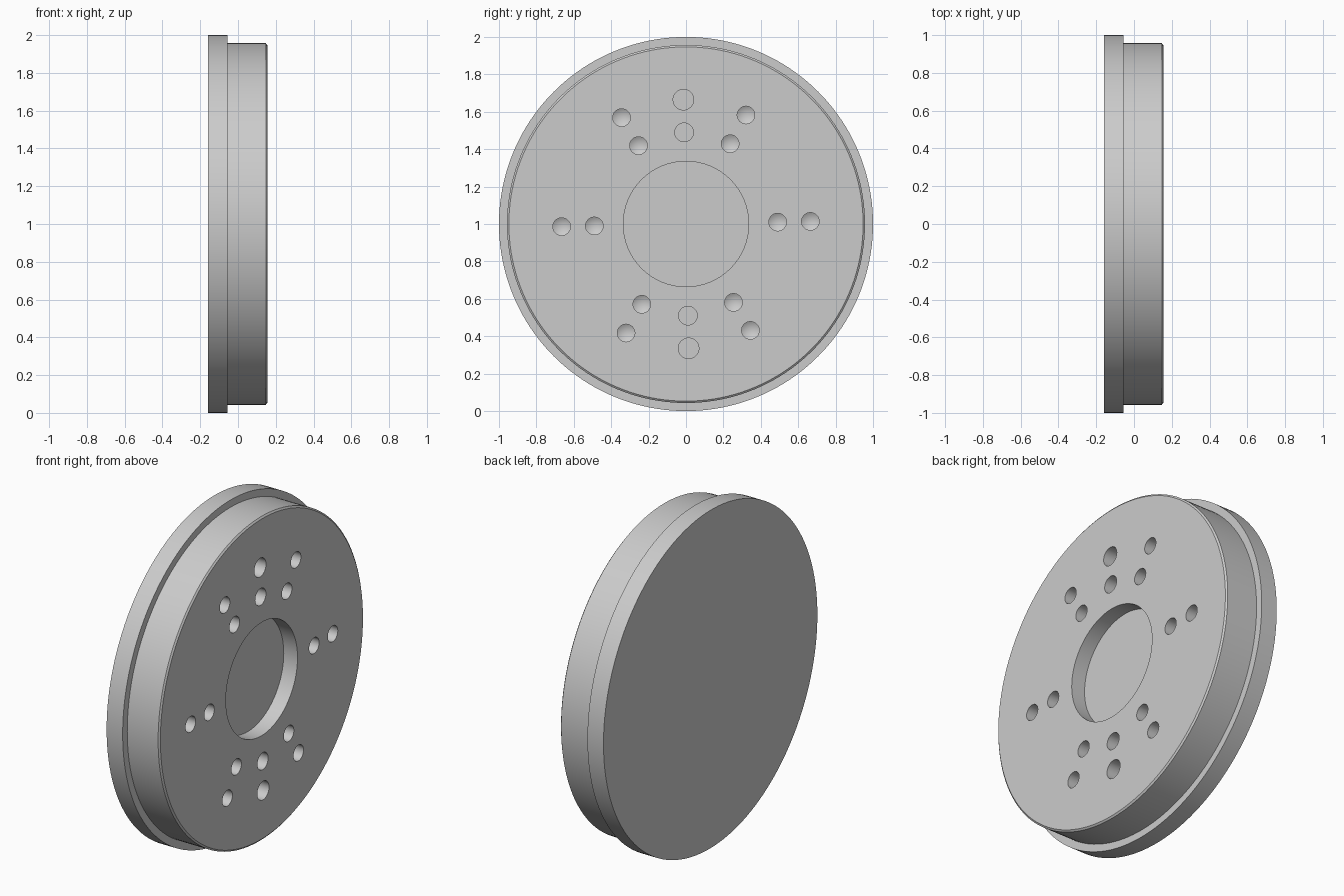
import bpy, bmesh
from math import cos, sin, tau, radians
from mathutils import Vector, Matrix

cube = bpy.data.objects.get("Cube")
if cube:
    bpy.data.objects.remove(cube, do_unlink=True)

FACE_X = 0.155          # drilled face of the hub
TOP_X = FACE_X + 0.05   # cutters start outside the face

grey = bpy.data.materials.new("plain grey")
grey.use_nodes = True
COLOUR = (0.6, 0.6, 0.6, 1)
grey.diffuse_color = COLOUR
grey.node_tree.nodes["Principled BSDF"].inputs["Base Color"].default_value = COLOUR


def lathe(bm, profile, y, z, steps):
    """Spin an (x, radius) profile around an axis parallel to x; ends are closed."""
    rings = []
    for x, r in profile:
        if r == 0:
            rings.append([bm.verts.new((x, y, z))] * steps)
        else:
            rings.append([bm.verts.new((x, y + r * cos(tau * i / steps),
                                        z + r * sin(tau * i / steps)))
                          for i in range(steps)])
    for (p, a), (q, b) in zip(zip(profile, rings), zip(profile[1:], rings[1:])):
        for i in range(steps):
            j = (i + 1) % steps
            corners = list(dict.fromkeys((a[i], a[j], b[j], b[i])))
            bm.faces.new(corners)
    for (x, r), ring in ((profile[0], rings[0]), (profile[-1], rings[-1])):
        if r:
            bm.faces.new(ring)


def finish(bm, name):
    bmesh.ops.recalc_face_normals(bm, faces=bm.faces)
    mesh = bpy.data.meshes.new(name)
    bm.to_mesh(mesh)
    bm.free()
    mesh.materials.append(grey)
    obj = bpy.data.objects.new(name, mesh)
    bpy.context.collection.objects.link(obj)
    return obj


# Stepped disc: wide flange, narrower drum, chamfered front edge
bm = bmesh.new()
lathe(bm, [(-0.16, 1), (-0.055, 1), (-0.055, 0.957),
           (0.147, 0.957), (FACE_X, 0.947)], 0, 1, 160)
disc = finish(bm, "flanged_disc")

# Centre recess and two rings of blind holes
bm = bmesh.new()
lathe(bm, [(TOP_X, 0.335), (FACE_X - 0.09, 0.335)], 0, 1, 96)
for k in range(6):
    a = radians(1.2 + 60 * k)
    for ring in (0.49, 0.665):      # drilled holes with conical bottoms
        lathe(bm, [(TOP_X, 0.047), (FACE_X - 0.13, 0.047), (FACE_X - 0.158, 0)],
              ring * cos(a), 1 + ring * sin(a), 32)
for a in (radians(91.2), radians(271.2)):
    for ring, radius in ((0.49, 0.05), (0.665, 0.055)):     # flat-bottomed holes
        lathe(bm, [(TOP_X, radius), (FACE_X - 0.15, radius)],
              ring * cos(a), 1 + ring * sin(a), 32)
cutter = finish(bm, "hole_cutter")
cutter.hide_render = True

cut = disc.modifiers.new("holes", 'BOOLEAN')
cut.operation = 'DIFFERENCE'
cut.solver = 'EXACT'
cut.object = cutter

bpy.ops.object.select_all(action='DESELECT')
bpy.context.view_layer.objects.active = disc
disc.select_set(True)
bpy.ops.object.modifier_apply(modifier=cut.name)
bpy.data.objects.remove(cutter, do_unlink=True)
bpy.ops.object.shade_smooth_by_angle(angle=radians(30))
